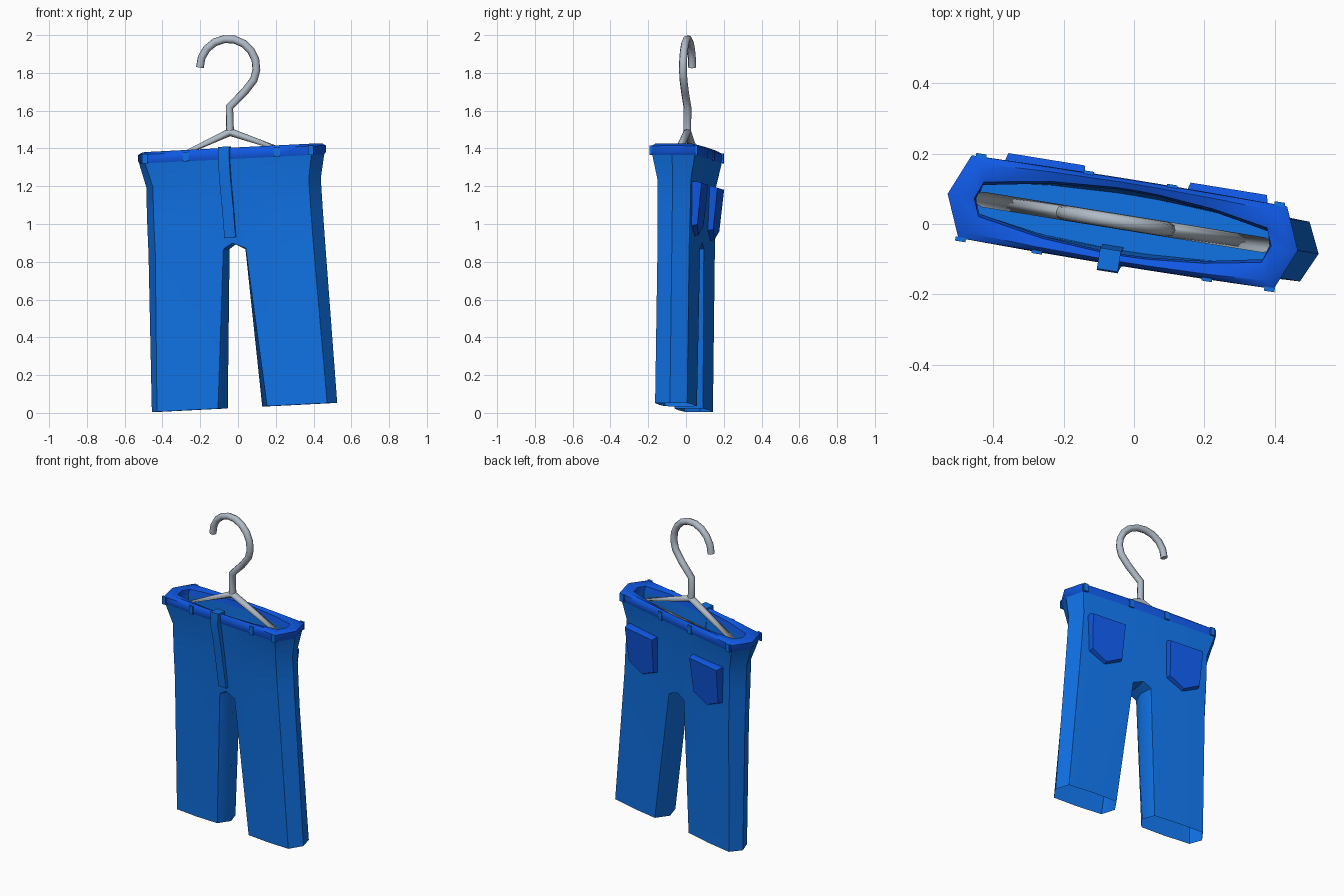
import bpy, bmesh, math
from mathutils import Vector

if "Cube" in bpy.data.objects:
    bpy.data.objects.remove(bpy.data.objects["Cube"])

YAW, TILT = math.radians(9.2), 0.05
C, S = math.cos(YAW), math.sin(YAW)


def P(u, v, z):
    """Garment frame (u across, v back, z up) -> world, turned and tilted."""
    return Vector((u * C + v * S, -u * S + v * C, z + TILT * u))


def material(name, rgb):
    m = bpy.data.materials.new(name)
    m.diffuse_color = (*rgb, 1)
    m.use_nodes = True
    m.node_tree.nodes["Principled BSDF"].inputs["Base Color"].default_value = m.diffuse_color
    return m


DENIM = material("denim blue", (0.005, 0.165, 0.775))
TRIM = material("trim blue", (0.005, 0.098, 0.775))
METAL = material("hanger grey", (0.44, 0.50, 0.57))


def make(name, verts, faces, mat, angle=40):
    me = bpy.data.meshes.new(name)
    me.from_pydata([tuple(v) for v in verts], [], faces)
    bm = bmesh.new()
    bm.from_mesh(me)
    bmesh.ops.recalc_face_normals(bm, faces=bm.faces)
    bm.to_mesh(me)
    bm.free()
    me.materials.append(mat)
    ob = bpy.data.objects.new(name, me)
    bpy.context.collection.objects.link(ob)
    for o in bpy.context.selected_objects:
        o.select_set(False)
    bpy.context.view_layer.objects.active = ob
    ob.select_set(True)
    bpy.ops.object.shade_smooth_by_angle(angle=math.radians(angle))
    return ob


def bridge(a, b):
    n = len(a)
    return [(a[i], a[(i + 1) % n], b[(i + 1) % n], b[i]) for i in range(n)]


def waist_ring(z, xl, xr, vc, vm, inset=0.05):
    """16 points: 7 along the front, right tip, 7 along the back, left tip."""
    a, b = xl + inset, xr - inset
    us = [a, (a - 0.065) / 2, -0.065, -0.015, 0.055, (b + 0.055) / 2, b]
    mid, half = (a + b) / 2, (b - a) / 2
    vs = [vc + (vm - vc) * (1 - ((u - mid) / half) ** 2) for u in us]
    front = [P(u, -v, z) for u, v in zip(us, vs)]
    back = [P(u, v, z) for u, v in zip(us, vs)][::-1]
    return front + [P(xr, 0, z)] + back + [P(xl, 0, z)]


def loft(rings, cap=False):
    n = len(rings[0])
    verts = [p for r in rings for p in r]
    ids = [list(range(k * n, k * n + n)) for k in range(len(rings))]
    faces = [f for a, b in zip(ids, ids[1:]) for f in bridge(a, b)]
    if cap:
        faces.append(tuple(ids[-1]))
    return verts, faces


# trousers: lofted seat, crotch saddle, two open legs
verts, faces = loft([waist_ring(0.87, -0.48, 0.468, 0.085, 0.085),
                     waist_ring(1.05, -0.488, 0.455, 0.088, 0.095),
                     waist_ring(1.22, -0.492, 0.444, 0.09, 0.105),
                     waist_ring(1.345, -0.53, 0.462, 0.114, 0.118)])
k = len(verts)
verts += [P(-0.045, 0, 0.87), P(-0.015, 0, 0.9), P(0.04, 0, 0.865)]
for i in (3, 11):                       # lift the crotch centre front and back
    verts[i].z += 0.03
faces += [(2, 3, k + 1, k), (3, 4, k + 2, k + 1),
          (10, 11, k + 1, k + 2), (11, 12, k, k + 1)]
legs = (([0, 1, 2, k, 12, 13, 14, 15], -0.462, -0.055, 0.076),
        ([4, 5, 6, 7, 8, 9, 10, k + 2], 0.13, 0.532, 0.086))
for n, (top, x0, x1, d) in enumerate(legs):
    xm, i = (x0 + x1) / 2, 0.04
    front = [(x0 + i, -d), (xm, -d - 0.006), (x1 - i, -d)]
    back = [(x1 - i, d), (xm, d + 0.006), (x0 + i, d)]
    hem = front + [(x1, 0)] + back + [(x0, 0)]
    start = len(verts)
    verts += [P(u, v, 0.027) for u, v in hem]
    faces += bridge(top, list(range(start, start + 8)))
make("trousers", verts, faces, DENIM, 50)

# waistband with rolled rim
make("waistband", *loft([waist_ring(1.34, -0.525, 0.46, 0.112, 0.116),
                         waist_ring(1.36, -0.537, 0.472, 0.119, 0.124),
                         waist_ring(1.392, -0.537, 0.472, 0.119, 0.122),
                         waist_ring(1.405, -0.51, 0.45, 0.10, 0.112),
                         waist_ring(1.395, -0.46, 0.395, 0.05, 0.095, 0.02),
                         waist_ring(1.36, -0.455, 0.39, 0.04, 0.09, 0.01)]), TRIM, 50)

# inner lining closing the waist below the hanger
make("lining", *loft([waist_ring(1.365, -0.456, 0.391, 0.041, 0.091, 0.01),
                      waist_ring(1.24, -0.45, 0.40, 0.05, 0.08, 0.01)], True), DENIM)


def strip(name, path, w, t, mat):
    """Flat strap along (u, v, z) points, width w, thickness t towards the back."""
    rings = [[P(u - w / 2, v, z), P(u + w / 2, v, z),
              P(u + w / 2, v + t, z), P(u - w / 2, v + t, z)] for u, v, z in path]
    vs, fs = loft(rings, True)
    make(name, vs, fs + [(3, 2, 1, 0)], mat)


# fly, folded over the waistband
strip("fly", [(-0.054, -0.142, 1.412), (-0.054, -0.146, 1.34), (-0.048, -0.128, 1.22),
              (-0.036, -0.118, 1.08), (-0.026, -0.105, 0.93)], 0.06, 0.06, DENIM)

# belt loops
for side, places in ((-1, (-0.48, -0.26, 0.23, 0.41)), (1, (-0.46, -0.15, 0.09, 0.4))):
    for u in places:
        v = side * 0.122
        strip("belt_loop", [(u, v - 0.006, 1.395), (u, v - 0.006, 1.345)],
              0.03, 0.012, DENIM)

# back pockets
for uc in (-0.275, 0.25):
    def shield(grow, dv):
        pts = [(-0.11, 1.2, 0.142), (0.11, 1.2, 0.142), (0.1, 0.98, 0.118),
               (0, 0.93, 0.108), (-0.1, 0.98, 0.118)]
        return [P(uc + u * grow, v + dv, 1.07 + (z - 1.07) * grow) for u, z, v in pts]
    vs, fs = loft([shield(1.06, -0.05), shield(1.06, -0.025), shield(1.0, 0)], True)
    make("back_pocket", vs, fs, TRIM, 20)


# hanger: bent wire
def wire(name, pts, r, cyclic=False):
    cu = bpy.data.curves.new(name, 'CURVE')
    cu.dimensions = '3D'
    cu.bevel_depth, cu.bevel_resolution, cu.use_fill_caps = r, 2, True
    sp = cu.splines.new('POLY')
    sp.points.add(len(pts) - 1)
    for p, (x, z) in zip(sp.points, pts):
        p.co = (x, -x * S / C, z, 1)
    sp.use_cyclic_u = cyclic
    sp.use_smooth = True
    cu.materials.append(METAL)
    bpy.context.collection.objects.link(bpy.data.objects.new(name, cu))


arc = [(-0.052 + 0.15 * math.cos(a), 1.828 + 0.152 * math.sin(a))
       for a in [math.radians(-25 + 205 * i / 10) for i in range(11)]]
wire("hanger_hook", [(-0.042, 1.48), (-0.045, 1.62), (0.035, 1.70)] + arc, 0.021)
wire("hanger_frame", [(-0.042, 1.487), (-0.43, 1.305), (0.37, 1.345)], 0.022, True)
